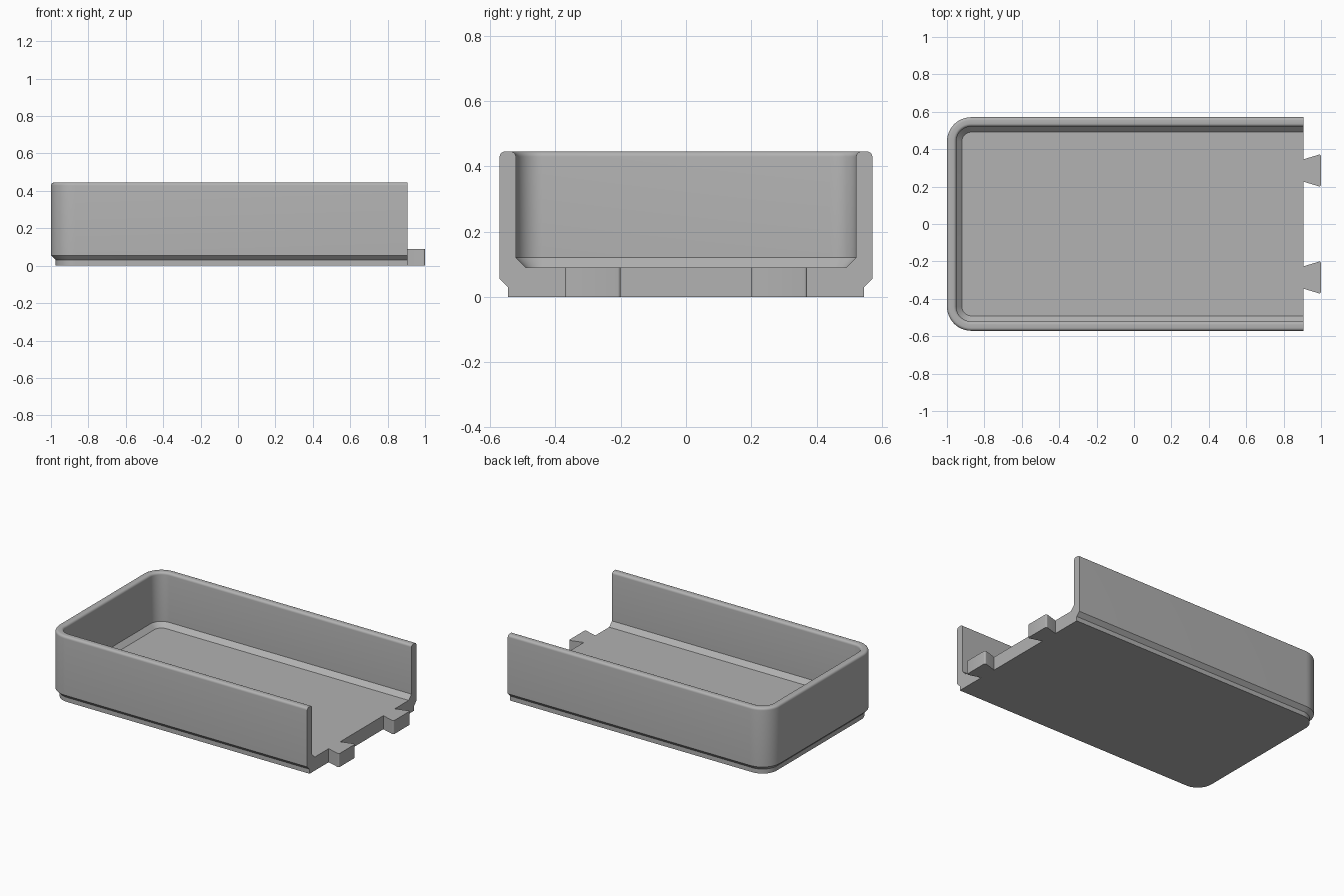
import bpy
import bmesh
from math import sin, cos, pi, radians

cube = bpy.data.objects.get("Cube")
if cube:
    bpy.data.objects.remove(cube, do_unlink=True)

# Overall sizes
LEFT, END, HALF_WIDTH, HEIGHT = -1.0, 0.907, 0.571, 0.445
CORNER, WALL, RIM = 0.13, 0.05, 0.016
FLOOR = 0.09

grey = bpy.data.materials.new("plain grey")
grey.use_nodes = True
colour = (0.445, 0.445, 0.445, 1)
grey.diffuse_color = colour
grey.node_tree.nodes["Principled BSDF"].inputs["Base Color"].default_value = colour


def finish(bm, name):
    bmesh.ops.recalc_face_normals(bm, faces=bm.faces)
    mesh = bpy.data.meshes.new(name)
    bm.to_mesh(mesh)
    bm.free()
    mesh.materials.append(grey)
    obj = bpy.data.objects.new(name, mesh)
    bpy.context.collection.objects.link(obj)
    bpy.ops.object.select_all(action="DESELECT")
    obj.select_set(True)
    bpy.context.view_layer.objects.active = obj
    bpy.ops.object.shade_smooth_by_angle(angle=radians(30))
    return obj


def u_path(inset, steps=12):
    """Open U outline with two rounded corners, moved inwards by inset."""
    r = CORNER - inset
    cx, cy = LEFT + CORNER, HALF_WIDTH - CORNER
    arc = [pi / 2 * i / steps for i in range(steps + 1)]
    back = [(cx - r * sin(a), cy + r * cos(a)) for a in arc]
    side = [(END, HALF_WIDTH - inset)] + back
    return side + [(x, -y) for x, y in reversed(side)]


# Wall cross-section as (inset, height), from the foot over the rim to the floor
quarter = [pi / 2 * i / 5 for i in range(6)]
outer_rim = [(RIM - RIM * cos(a), HEIGHT - RIM + RIM * sin(a)) for a in quarter]
inner_rim = [(WALL - d, z) for d, z in reversed(outer_rim)]
profile = ([(0.025, 0), (0.025, 0.03), (0, 0.055)] + outer_rim + inner_rim
           + [(WALL, 0.12), (WALL + 0.03, FLOOR)])

# Tray: walls swept round three sides, with floor, underside and open end
bm = bmesh.new()
rows = [[bm.verts.new((x, y, z)) for x, y in u_path(d)] for d, z in profile]
for a, b in zip(rows, rows[1:]):
    for i in range(len(a) - 1):
        bm.faces.new((a[i], a[i + 1], b[i + 1], b[i]))
bm.faces.new(rows[0])
bm.faces.new(rows[-1])
bm.faces.new([r[0] for r in rows] + [r[-1] for r in reversed(rows)])
finish(bm, "tray")

# Dovetail tabs on the open end
for side, name in ((-1, "right_dovetail_tab"), (1, "left_dovetail_tab")):
    bm = bmesh.new()
    outline = [(END, -0.06), (1, -0.088), (1, 0.088), (END, 0.06)]
    base = bm.faces.new([bm.verts.new((x, y + side * 0.286, 0)) for x, y in outline])
    top = bmesh.ops.extrude_face_region(bm, geom=[base])
    verts = [v for v in top["geom"] if isinstance(v, bmesh.types.BMVert)]
    bmesh.ops.translate(bm, verts=verts, vec=(0, 0, FLOOR))
    tips = [e for e in bm.edges
            if all(v.co.x > 0.99 for v in e.verts)
            and abs(e.verts[0].co.z - e.verts[1].co.z) > 0.01]
    bmesh.ops.bevel(bm, geom=tips, offset=0.012, segments=4, profile=0.5,
                    affect="EDGES")
    finish(bm, name)
